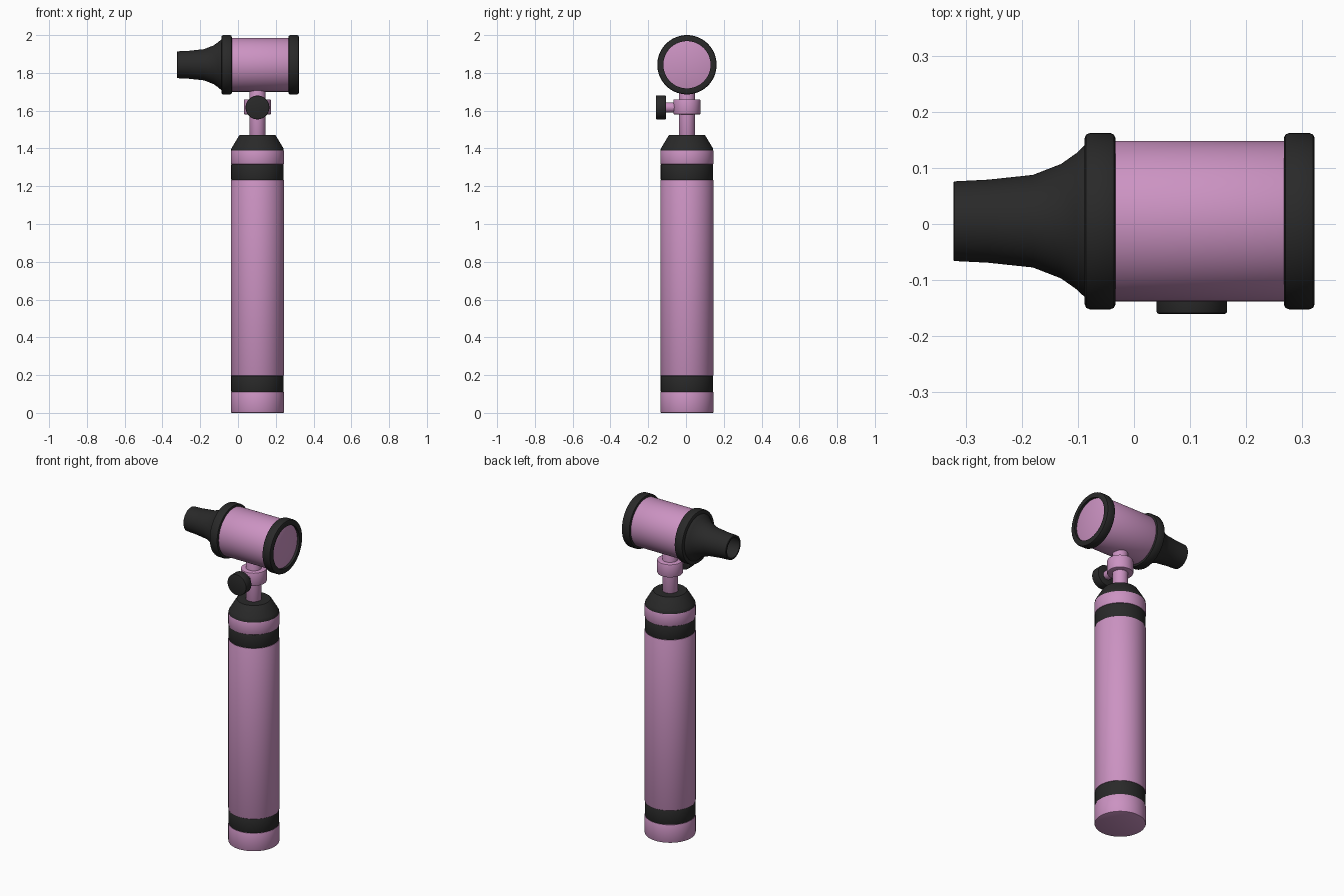
import bpy, bmesh
from math import sin, cos, pi, radians
from mathutils import Vector

if "Cube" in bpy.data.objects:
    bpy.data.objects.remove(bpy.data.objects["Cube"])

CX, CY = 0.103, 0.005     # handle axis
HZ = 1.843                # height of the head axis
SEG = 64


def material(name, color):
    m = bpy.data.materials.new(name)
    m.diffuse_color = color
    m.use_nodes = True
    m.node_tree.nodes["Principled BSDF"].inputs["Base Color"].default_value = m.diffuse_color
    return m


PINK = material("pink_metal", (0.60, 0.29, 0.54, 1))
BLACK = material("black_plastic", (0.022, 0.022, 0.022, 1))


def lathe(name, profile, mat, origin, axis="Z", closed=False):
    """Revolve (radius, position) points about an axis through origin."""
    def place(r, t, a):
        u, v = r * cos(a), r * sin(a)
        p = {"Z": (u, v, t), "X": (t, u, v), "Y": (u, t, v)}[axis]
        return Vector(origin) + Vector(p)

    bm = bmesh.new()
    rings = []
    for r, t in profile:
        n = 1 if r == 0 else SEG
        rings.append([bm.verts.new(place(r, t, 2 * pi * i / SEG)) for i in range(n)])
    pairs = list(zip(rings, rings[1:]))
    if closed:
        pairs.append((rings[-1], rings[0]))
    for a, b in pairs:
        for i in range(SEG):
            j = (i + 1) % SEG
            face = []
            for v in (a[i % len(a)], a[j % len(a)], b[j % len(b)], b[i % len(b)]):
                if v not in face:
                    face.append(v)
            bm.faces.new(face)
    bmesh.ops.recalc_face_normals(bm, faces=bm.faces)
    me = bpy.data.meshes.new(name)
    bm.to_mesh(me)
    bm.free()
    me.materials.append(mat)
    ob = bpy.data.objects.new(name, me)
    bpy.context.collection.objects.link(ob)
    bpy.context.view_layer.objects.active = ob
    ob.select_set(True)
    bpy.ops.object.shade_smooth_by_angle(angle=radians(35))
    ob.select_set(False)
    return ob


def drum(name, r, t0, t1, mat, origin, axis="Z", b=0.006):
    """Solid cylinder with rounded rims."""
    k = b * 0.3
    prof = [(0, t0), (r - b, t0), (r - k, t0 + k), (r, t0 + b),
            (r, t1 - b), (r - k, t1 - k), (r - b, t1), (0, t1)]
    return lathe(name, prof, mat, origin, axis)


def rim(name, r_in, r, t0, t1, mat, origin, b=0.009):
    """Ring with rounded outer edges, around the X axis."""
    k = b * 0.3
    prof = [(r_in, t0), (r - b, t0), (r - k, t0 + k), (r, t0 + b),
            (r, t1 - b), (r - k, t1 - k), (r - b, t1), (r_in, t1)]
    return lathe(name, prof, mat, origin, "X", closed=True)


base, head = (CX, CY, 0), (0, CY, HZ)

# Handle: pink sections separated by black bands
drum("handle_end_cap", 0.141, 0.0, 0.112, PINK, base)
drum("lower_band", 0.139, 0.11, 0.197, BLACK, base, b=0.003)
drum("handle_grip", 0.141, 0.195, 1.235, PINK, base)
drum("upper_band", 0.139, 1.233, 1.317, BLACK, base, b=0.003)
drum("handle_top_section", 0.141, 1.315, 1.392, PINK, base)
lathe("handle_shoulder", [(0, 1.388), (0.139, 1.388), (0.139, 1.397), (0.132, 1.41),
                          (0.098, 1.467), (0.092, 1.472), (0, 1.472)], BLACK, base)

# Neck with clamp collar and side knob
drum("neck", 0.043, 1.465, 1.72, PINK, base, b=0.003)
drum("neck_collar", 0.072, 1.58, 1.66, PINK, base)
drum("knob_stem", 0.026, -0.115, -0.04, PINK, (CX, 0, 1.617), "Y", b=0.003)
drum("knob", 0.063, -0.16, -0.106, BLACK, (CX, 0, 1.617), "Y", b=0.004)

# Head barrel with rims and rear lens
drum("head_barrel", 0.143, -0.045, 0.28, PINK, head, "X", b=0.003)
rim("front_rim", 0.10, 0.157, -0.088, -0.033, BLACK, head)
rim("rear_rim", 0.125, 0.157, 0.267, 0.322, BLACK, head)
drum("rear_lens", 0.127, 0.275, 0.308, PINK, head, "X", b=0.003)

# Flared, hollow speculum
outer = [(0.069, -0.322), (0.071, -0.32), (0.074, -0.26), (0.0825, -0.18),
         (0.102, -0.13), (0.121, -0.103), (0.137, -0.086), (0.140, -0.07)]
inner = [(r - 0.012, t) for r, t in reversed(outer[1:])]
lathe("speculum", outer + inner + [(0.06, -0.322)], BLACK, head, "X", closed=True)
